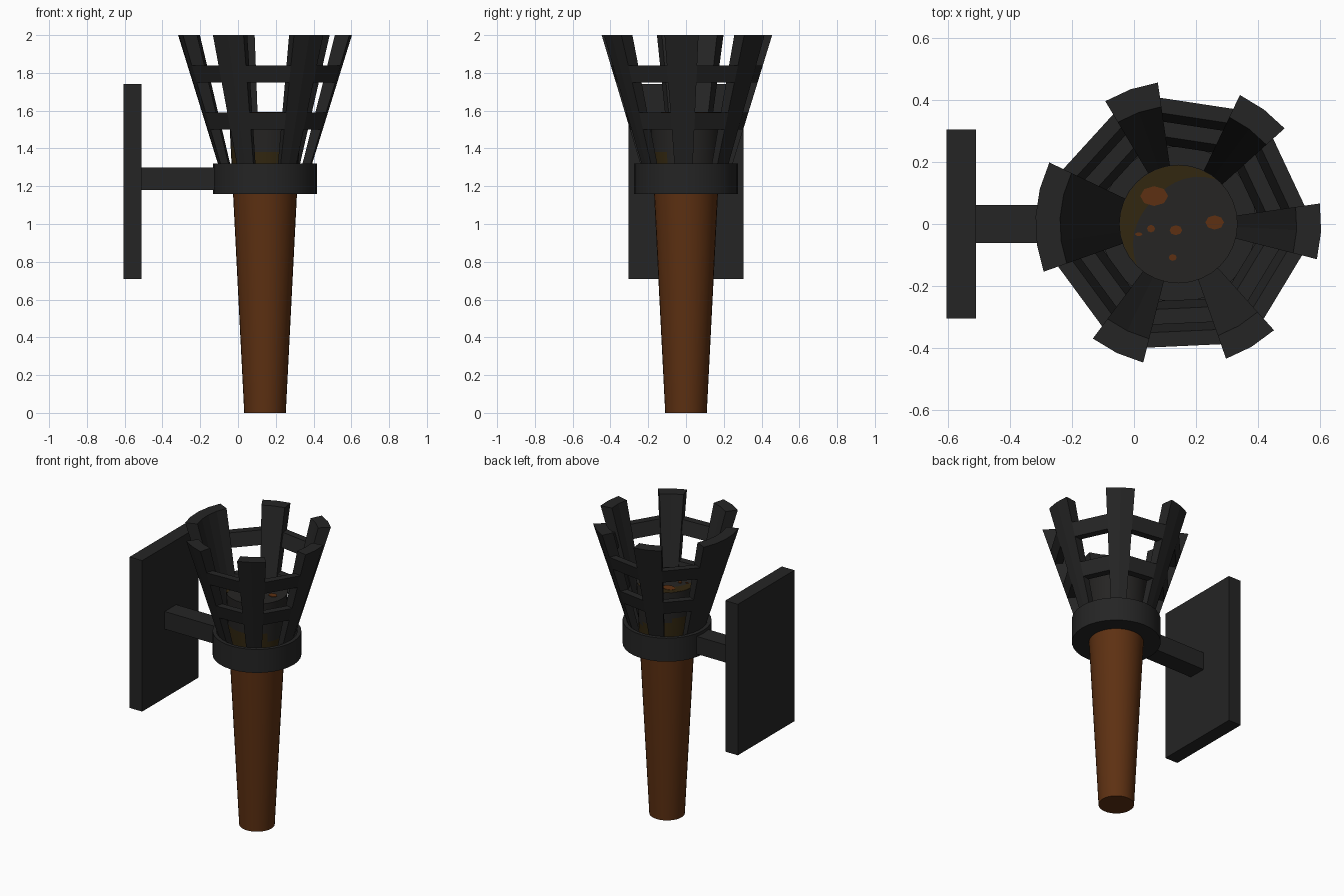
import bpy, bmesh
from math import sin, cos, radians, pi

if "Cube" in bpy.data.objects:
    bpy.data.objects.remove(bpy.data.objects["Cube"])

AXIS = 0.143      # x of the torch axis
COAL_TOP = 1.59   # height of the burnt end


def material(name, rgb):
    m = bpy.data.materials.new(name)
    m.use_nodes = True
    m.diffuse_color = (*rgb, 1)
    bsdf = m.node_tree.nodes["Principled BSDF"]
    bsdf.inputs["Base Color"].default_value = (*rgb, 1)
    bsdf.inputs["Roughness"].default_value = 0.8
    return m


iron = material("black iron", (0.018, 0.018, 0.018))
wood = material("orange brown wood", (0.11, 0.03, 0.006))
scorched = material("scorched wood", (0.032, 0.02, 0.005))
charcoal = material("charcoal", (0.019, 0.018, 0.017))


def finish(name, bm, mats, smooth=False):
    bmesh.ops.recalc_face_normals(bm, faces=bm.faces)
    mesh = bpy.data.meshes.new(name)
    bm.to_mesh(mesh)
    bm.free()
    for m in mats:
        mesh.materials.append(m)
    ob = bpy.data.objects.new(name, mesh)
    bpy.context.collection.objects.link(ob)
    if smooth:
        bpy.ops.object.select_all(action='DESELECT')
        ob.select_set(True)
        bpy.context.view_layer.objects.active = ob
        bpy.ops.object.shade_smooth_by_angle(angle=radians(35))
    return ob


def box(name, x, y, z):
    bm = bmesh.new()
    bmesh.ops.create_cube(bm, size=1)
    for v in bm.verts:
        for i, (lo, hi) in enumerate((x, y, z)):
            v.co[i] = lo if v.co[i] < 0 else hi
    return finish(name, bm, [iron])


def lathe(profile, sides=32):
    """Revolve (radius, height) points; end points are capped."""
    bm = bmesh.new()
    rings = [[bm.verts.new((AXIS + r * cos(2 * pi * i / sides), r * sin(2 * pi * i / sides), z))
              for i in range(sides)] for r, z in profile]
    for a, b in zip(rings, rings[1:]):
        for i in range(sides):
            j = (i + 1) % sides
            bm.faces.new((a[i], a[j], b[j], b[i]))
    bm.faces.new(rings[0])
    bm.faces.new(rings[-1])
    return bm


def outer(z):
    return 0.25 + 0.31 * (z - 1.32)


def inner(z):
    return 0.205 + 0.26 * (z - 1.32)


def sector(name, angles, z0, z1, inside):
    """Piece of the flared basket wall spanning the given angles."""
    bm = bmesh.new()
    loops = []
    for a in angles:
        c, s = cos(radians(a)), sin(radians(a))
        loops.append([bm.verts.new((AXIS + r * c, r * s, z)) for r, z in
                      ((inside(z0), z0), (outer(z0), z0), (outer(z1), z1), (inside(z1), z1))])
    for a, b in zip(loops, loops[1:]):
        for i in range(4):
            j = (i + 1) % 4
            bm.faces.new((a[i], a[j], b[j], b[i]))
    bm.faces.new(loops[0])
    bm.faces.new(loops[-1])
    return finish(name, bm, [iron])


# Wall bracket
box("wall_plate", (-0.605, -0.51), (-0.305, 0.305), (0.71, 1.74))
box("bracket_arm", (-0.52, -0.11), (-0.062, 0.062), (1.18, 1.30))

# Collar with a shallow recess for the basket
finish("collar", lathe([(0.16, 1.16), (0.275, 1.16), (0.275, 1.32), (0.25, 1.32),
                        (0.25, 1.23), (0.16, 1.23)]), [iron], True)

# Tapered shaft, charred towards the tip with a ragged edge
levels = [0, 1.26, 1.32, 1.35, 1.38, 1.41, COAL_TOP]
shaft = lathe([(0.11 + 0.051 * z, z) for z in levels])
for f in shaft.faces:
    c = f.calc_center_median()
    turn = (c.x - AXIS) * 1.2 + c.y * 0.4
    if c.z > 1.37 - 0.25 * turn * (c.y > -0.1):
        f.material_index = 2
    elif c.z > 1.26:
        f.material_index = 1
finish("torch_shaft", shaft, [wood, scorched, charcoal], True)


def plate(name, points, mat, z, thick):
    bm = bmesh.new()
    low = [bm.verts.new((x, y, z)) for x, y in points]
    high = [bm.verts.new((x, y, z + thick)) for x, y in points]
    bm.faces.new(low)
    bm.faces.new(high)
    for i in range(len(points)):
        j = (i + 1) % len(points)
        bm.faces.new((low[i], low[j], high[j], high[i]))
    finish(name, bm, [mat])


# Scorched crescent along one edge of the burnt end
steps = 16
arc = [(radians(50 + 175 * i / steps), i / steps) for i in range(steps + 1)]
edge = [(AXIS + 0.189 * cos(a), 0.189 * sin(a)) for a, t in arc]
bite = [(AXIS + (0.188 - 0.075 * sin(pi * t)) * cos(a), (0.188 - 0.075 * sin(pi * t)) * sin(a))
        for a, t in reversed(arc[1:-1])]
plate("scorched_crescent", edge + bite, scorched, COAL_TOP, 0.002)

# Glowing patches
for n, (x, y, rx, ry) in enumerate([(0.065, 0.09, 0.045, 0.032), (0.26, 0.005, 0.03, 0.023),
                                    (0.055, -0.015, 0.013, 0.012), (0.135, -0.02, 0.02, 0.016),
                                    (0.125, -0.108, 0.013, 0.011), (0.015, -0.033, 0.012, 0.006)]):
    plate(f"ember_patch_{n + 1}", [(x + rx * cos(pi * i / 4), y + ry * sin(pi * i / 4))
                                   for i in range(8)], wood, COAL_TOP, 0.004)

# Basket: five narrow staves and one wide stave facing the wall
HALF = 11.25
staves = [(-3, 1), (53.25, 1), (109.5, 1), (177, 2), (244.5, 1), (300.75, 1)]
for n, (mid, k) in enumerate(staves):
    angles = [mid + HALF * i for i in range(-k, k + 1)]
    sector("wide_stave" if k == 2 else f"stave_{n + 1}", angles, 1.21, 2.0, inner)

# Two rows of straight rails bridging the gaps between staves
for row, (z0, z1) in (("lower", (1.50, 1.59)), ("upper", (1.75, 1.84))):
    for n, (mid, k) in enumerate(staves):
        nxt, nk = staves[(n + 1) % len(staves)]
        start = mid + HALF * k
        end = nxt - HALF * nk + (360 if n == len(staves) - 1 else 0)
        sector(f"{row}_rail_{n + 1}", [start, end], z0, z1, lambda z: outer(z) - 0.05)
